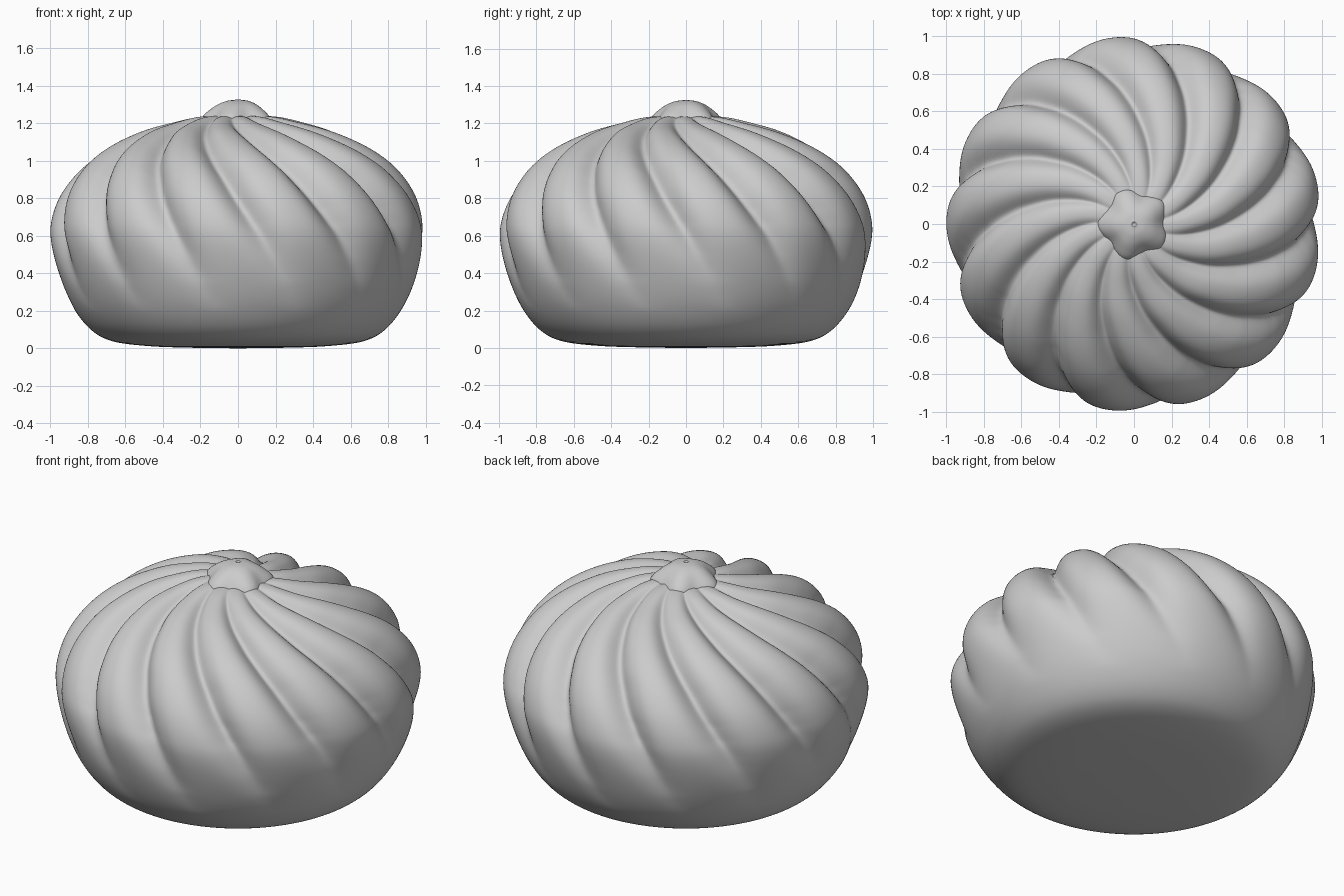
import bpy, bmesh, math
from mathutils import Vector

if "Cube" in bpy.data.objects:
    bpy.data.objects.remove(bpy.data.objects["Cube"])

PLEATS = 13


def interp(table, x):
    """Linear lookup in a small (x, y) table."""
    if x <= table[0][0]:
        return table[0][1]
    for (x0, y0), (x1, y1) in zip(table, table[1:]):
        if x <= x1:
            t = (x - x0) / (x1 - x0)
            return y0 + (y1 - y0) * t
    return table[-1][1]


def spline(points, steps):
    """Catmull-Rom curve through a profile of (radius, z) points."""
    p = [Vector(q) for q in points]
    p = [2 * p[0] - p[1]] + p + [2 * p[-1] - p[-2]]
    out = []
    for i in range(1, len(p) - 2):
        a, b, c, d = p[i - 1:i + 3]
        for k in range(steps):
            t = k / steps
            out.append(0.5 * (2 * b + (c - a) * t + (2 * a - 5 * b + 4 * c - d) * t * t
                              + (3 * b - a - 3 * c + d) * t ** 3))
    out.append(p[-2])
    return out


def lathe(name, rows, segs, shape):
    """Skin rings from top to bottom; shape(row, angle) gives (radius, z)."""
    bm = bmesh.new()
    rings = []
    for i in range(rows):
        ring = []
        for j in range(segs):
            a = 2 * math.pi * j / segs
            r, z = shape(i, a)
            ring.append(bm.verts.new((r * math.cos(a), r * math.sin(a), z)))
        rings.append(ring)
    for up, lo in zip(rings, rings[1:]):
        for j in range(segs):
            k = (j + 1) % segs
            bm.faces.new((up[j], lo[j], lo[k], up[k]))
    bm.faces.new(rings[0])
    bm.faces.new(rings[-1][::-1])
    bmesh.ops.recalc_face_normals(bm, faces=bm.faces)
    me = bpy.data.meshes.new(name)
    bm.to_mesh(me)
    bm.free()
    ob = bpy.data.objects.new(name, me)
    bpy.context.collection.objects.link(ob)
    for f in me.polygons:
        f.use_smooth = True
    return ob


# Bun body: swirled pleats cut into a rounded profile
profile = spline([(0.03, 1.238), (0.2, 1.235), (0.35, 1.203), (0.52, 1.153), (0.7, 1.068),
                  (0.84, 0.963), (0.942, 0.83), (0.993, 0.69), (0.995, 0.56), (0.95, 0.38),
                  (0.88, 0.22), (0.785, 0.1), (0.67, 0.038), (0.48, 0.012), (0.25, 0.003),
                  (0.03, 0.0)], 8)
arc = [0.0]
for p, q in zip(profile, profile[1:]):
    arc.append(arc[-1] + (q - p).length)
twist = [(0, -49), (0.2, -40), (0.37, -31), (0.56, -22), (0.72, -15.5), (0.87, -10), (1.05, -4.5),
         (1.2, 0), (1.35, 4.5), (1.5, 9.5), (1.7, 16)]
depth = [(0, 0.0), (0.15, 0.008), (0.3, 0.035), (0.6, 0.075), (0.9, 0.1), (1.1, 0.1),
         (1.2, 0.088), (1.3, 0.065), (1.42, 0.035), (1.55, 0.012), (1.7, 0.0)]


def bun_shape(i, a):
    p = profile[i]
    t = profile[min(i + 1, len(profile) - 1)] - profile[max(i - 1, 0)]
    n = Vector((-t.y, t.x)).normalized()
    phi = PLEATS * (a - math.radians(53 + interp(twist, arc[i])))
    phi += 0.35 * math.sin(phi)
    groove = (1.02 - (math.sin(phi / 2) ** 2 + 0.04) ** 0.5) / 0.82
    q = p - n * interp(depth, arc[i]) * groove
    return q.x, q.y


lathe("bun_body", len(profile), PLEATS * 22, bun_shape)

# Star-shaped knob on top, with a tiny dimple
knob = spline([(0.004, 1.318), (0.012, 1.326), (0.02, 1.324), (0.06, 1.318), (0.105, 1.298),
               (0.145, 1.266), (0.17, 1.238), (0.175, 1.22), (0.15, 1.21), (0.05, 1.205)], 5)


def knob_shape(i, a):
    r, z = knob[i]
    lobe = min(1, r / 0.16) ** 1.5 * 0.1
    return r * (1 + lobe * math.cos(5 * (a - math.radians(110)))), z


lathe("top_knob", len(knob), 80, knob_shape)
